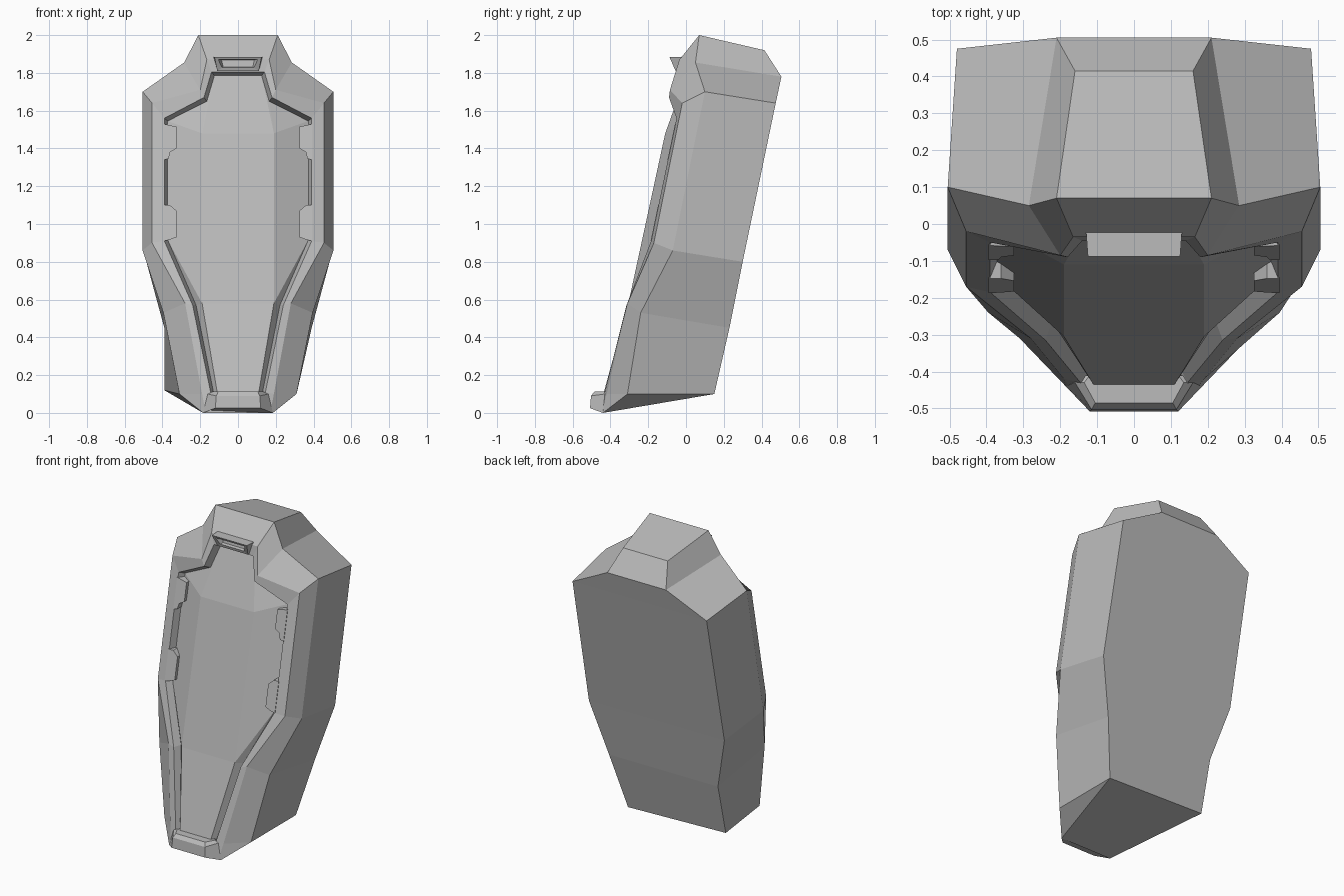
import bpy
import bmesh

cube = bpy.data.objects.get("Cube")
if cube:
    bpy.data.objects.remove(cube, do_unlink=True)

grey = bpy.data.materials.new("plain_grey")
grey.use_nodes = True
grey.diffuse_color = (0.5, 0.5, 0.5, 1)
bsdf = next(n for n in grey.node_tree.nodes if n.type == 'BSDF_PRINCIPLED')
bsdf.inputs["Base Color"].default_value = (0.5, 0.5, 0.5, 1)
bsdf.inputs["Roughness"].default_value = 0.6


def finish(bm, name, recalc=True):
    if recalc:
        bmesh.ops.recalc_face_normals(bm, faces=bm.faces)
    mesh = bpy.data.meshes.new(name)
    bm.to_mesh(mesh)
    bm.free()
    mesh.materials.append(grey)
    obj = bpy.data.objects.new(name, mesh)
    bpy.context.collection.objects.link(obj)
    return obj


def halves(bm, pts):
    """Vertices of a half outline on +x and its mirror on -x."""
    return ([bm.verts.new(p) for p in pts],
            [bm.verts.new((-x, y, z)) for x, y, z in pts])


def ring(pair):
    return pair[0] + pair[1][::-1]


def bridge(bm, a, b, closed=True):
    n = len(a)
    for i in range(n if closed else n - 1):
        j = (i + 1) % n
        bm.faces.new((a[i], a[j], b[j], b[i]))


# Half outlines, from the top centre round to the bottom
back = [(.16, .415, 1.92), (.21, .505, 1.78), (.48, .475, 1.64),
        (.485, .30, .80), (.39, .23, .45), (.31, .15, .10)]
outer = [(.21, .07, 2.0), (.285, .05, 1.855), (.505, .10, 1.70), (.505, -.07, .86),
         (.395, -.24, .53), (.31, -.31, .10), (.185, -.44, 0)]
ridge = [(.165, -.035, 1.87), (.2, -.085, 1.71), (.455, -.02, 1.64), (.455, -.17, .90),
         (.28, -.31, .58), (.19, -.42, .10), (.175, -.44, .02)]
lip = [(.14, -.045, 1.805), (.18, -.09, 1.67), (.39, -.05, 1.56), (.39, -.185, .91),
       (.24, -.315, .57), (.145, -.43, .11), (.13, -.44, .09)]
inner = [(.125, 0, 1.785), (.165, -.045, 1.65), (.372, -.01, 1.545), (.372, -.14, .915),
         (.222, -.265, .57), (.13, -.40, .11), (.12, -.40, .09)]
raised = [(.19, -.11, 1.48), (.19, -.305, .58), (.11, -.435, .11)]

# Back shell: sides, top, back and bottom
bm = bmesh.new()
A, B = halves(bm, back), halves(bm, outer)
A[1][5].co = (-.39, .15, .12)
for s in (0, 1):
    bridge(bm, A[s], B[s][:6], closed=False)
    bm.faces.new((A[s][5], B[s][5], B[s][6]))
bridge(bm, A[0], A[1], closed=False)
bm.faces.new((A[0][0], A[1][0], B[1][0], B[0][0]))
bm.faces.new((A[0][5], B[0][6], B[1][6], A[1][5]))
finish(bm, "back_shell")

# Front rim: outer slope, ridge and recessed inner wall
bm = bmesh.new()
loops = [ring(halves(bm, p)) for p in (outer, ridge, lip, inner)]
for a, b in zip(loops, loops[1:]):
    bridge(bm, a, b)
rim = finish(bm, "front_rim")

# Front panel with a raised flat middle
bm = bmesh.new()
E, F = halves(bm, inner), halves(bm, raised)
for s in (0, 1):
    e, f = E[s], F[s]
    bm.faces.new((e[0], e[1], f[0]))
    bm.faces.new((e[1], e[2], f[0]))
    bm.faces.new((e[2], e[3], f[1], f[0]))
    bm.faces.new((e[3], e[4], f[1]))
    bm.faces.new((e[4], e[5], f[2], f[1]))
    bm.faces.new((e[5], e[6], f[2]))
bridge(bm, F[0], F[1], closed=False)
bm.faces.new((E[0][0], E[1][0], F[1][0], F[0][0]))
bm.faces.new((E[0][6], E[1][6], F[1][2], F[0][2]))
finish(bm, "front_panel")

# Hooded vent at the top
bm = bmesh.new()
root = [(.13, -.02, 1.885), (.11, -.02, 1.81)]
frame = [(.125, -.088, 1.885), (.11, -.055, 1.81)]
mouth = [(.105, -.082, 1.872), (.085, -.06, 1.828)]
floor = [(.085, -.03, 1.868), (.075, -.03, 1.835)]
loops = [ring(halves(bm, p)) for p in (root, frame, mouth, floor)]
for a, b in zip(loops, loops[1:]):
    bridge(bm, a, b)
bm.faces.new(loops[0])
bm.faces.new(loops[-1])
finish(bm, "top_vent")

# Foot bar wrapping the bottom edge
bm = bmesh.new()
low = [(.12, -.508, .025), (.185, -.44, 0), (.17, -.41, .01)]
mid = [(.115, -.503, .09), (.16, -.43, .10), (.14, -.41, .10)]
top = [(.105, -.485, .112), (.135, -.43, .112), (.12, -.41, .112)]
loops = [ring(halves(bm, p)) for p in (low, mid, top)]
for a, b in zip(loops, loops[1:]):
    bridge(bm, a, b)
bm.faces.new(loops[0])
bm.faces.new(loops[-1])
finish(bm, "foot_bar")

# Side clips: tapered plates that follow the lean of the rim
upper = [(.395, 1.53), (.325, 1.515), (.325, 1.40), (.36, 1.38), (.367, 1.345), (.395, 1.34)]
lower = [(.395, 1.10), (.36, 1.10), (.325, 1.07), (.325, .93), (.367, .915), (.395, .91)]
for label, profile in (("upper", upper), ("lower", lower)):
    for side, sx in (("left", 1), ("right", -1)):
        bm = bmesh.new()
        front, rear = [[bm.verts.new((sx * x, .208 * (z - 1.56) - .052 + d, z))
                        for x, z in profile] for d in (0, .06)]
        bridge(bm, front, rear)
        bm.faces.new(front)
        bm.faces.new(rear)
        finish(bm, f"{label}_{side}_clip")
